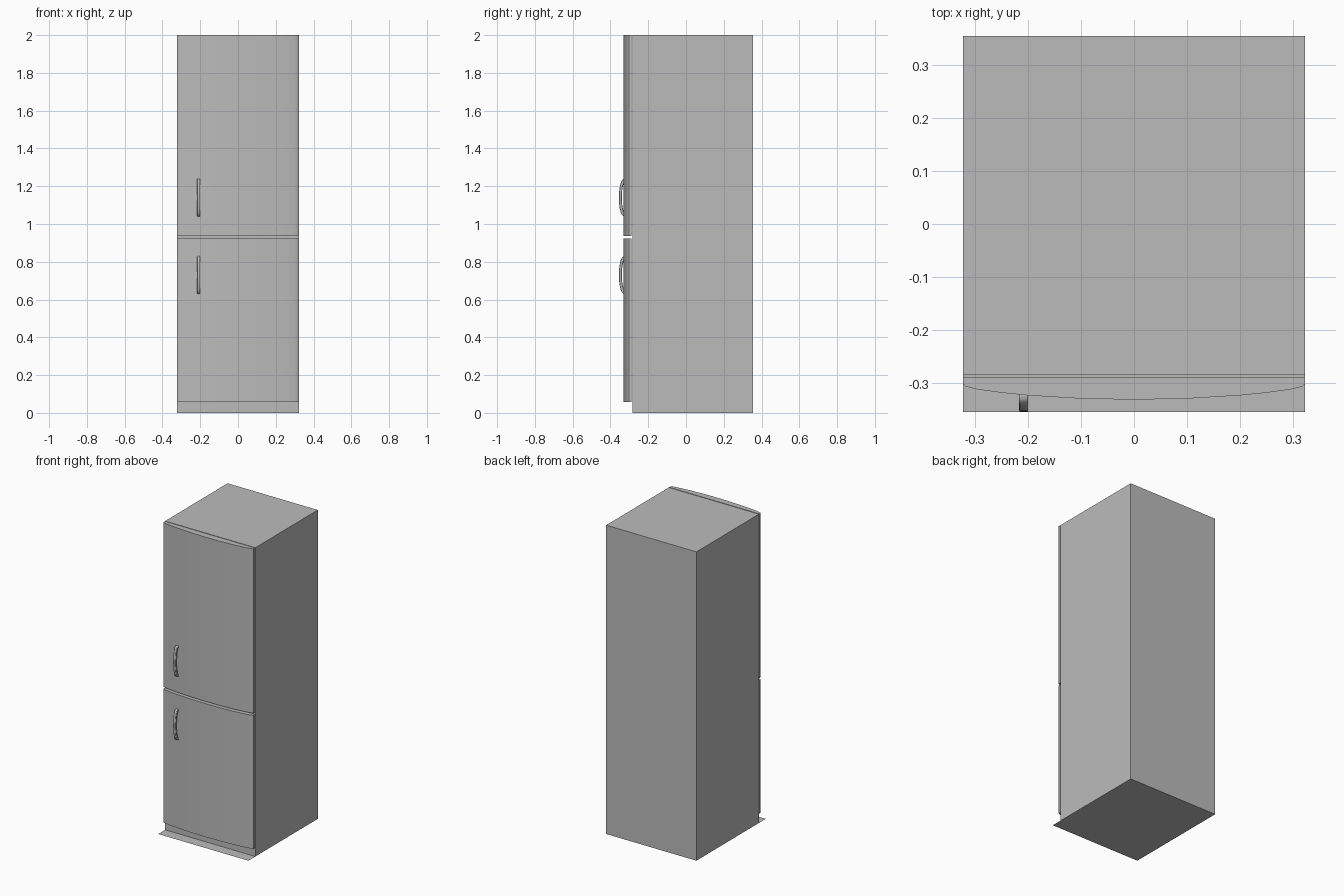
import bpy, bmesh, math

cube = bpy.data.objects.get("Cube")
if cube:
    bpy.data.objects.remove(cube)

grey = bpy.data.materials.new("appliance grey")
grey.use_nodes = True
colour = (0.5, 0.5, 0.5, 1)
grey.diffuse_color = colour
grey.node_tree.nodes["Principled BSDF"].inputs["Base Color"].default_value = colour

HALF_W, FRONT, BACK = 0.323, -0.284, 0.355


def finish(name, bm, smooth=False):
    bmesh.ops.recalc_face_normals(bm, faces=bm.faces)
    mesh = bpy.data.meshes.new(name)
    bm.to_mesh(mesh)
    bm.free()
    mesh.materials.append(grey)
    obj = bpy.data.objects.new(name, mesh)
    bpy.context.collection.objects.link(obj)
    if smooth:
        bpy.ops.object.select_all(action="DESELECT")
        obj.select_set(True)
        bpy.context.view_layer.objects.active = obj
        bpy.ops.object.shade_smooth_by_angle(angle=math.radians(35))
    return obj


def prism(name, outline, extrude, smooth=False):
    """Extrude a closed outline along a vector."""
    bm = bmesh.new()
    face = bm.faces.new([bm.verts.new(p) for p in outline])
    moved = bmesh.ops.extrude_face_region(bm, geom=[face], use_keep_orig=True)["geom"]
    verts = [v for v in moved if isinstance(v, bmesh.types.BMVert)]
    bmesh.ops.translate(bm, verts=verts, vec=extrude)
    return finish(name, bm, smooth)


def rectangle(x0, x1, y0, y1, z):
    return [(x0, y0, z), (x1, y0, z), (x1, y1, z), (x0, y1, z)]


# Cabinet and the thin floor sheet that reaches out in front of it
prism("cabinet", rectangle(-HALF_W, HALF_W, FRONT, BACK, 0), (0, 0, 2))
bm = bmesh.new()
bm.faces.new([bm.verts.new(p) for p in rectangle(-HALF_W, HALF_W, -0.355, FRONT, 0)])
finish("floor_sheet", bm)

# Bowed door outline, mirrored about the middle
half = [(HALF_W, -0.289), (HALF_W, -0.302), (0.318, -0.307), (0.3, -0.312),
        (0.25, -0.319), (0.2, -0.324), (0.1, -0.330)]
bow = half + [(0, -0.332)] + [(-x, y) for x, y in reversed(half)]


def door(name, z0, z1):
    prism(name, [(x, y, z0) for x, y in bow], (0, 0, z1 - z0), True)


def handle(name, middle):
    """Arched grip, thick in the middle and meeting the door at both ends."""
    steps, height = 16, 0.10
    angles = [math.pi * i / steps for i in range(steps + 1)]
    outer = [(-0.322 - 0.033 * math.sin(a) ** 0.7, middle - height * math.cos(a)) for a in angles]
    inner = [(-0.318 - 0.022 * math.sin(a), middle - 0.088 * math.cos(a)) for a in angles]
    outline = [(-0.217, y, z) for y, z in outer + inner[::-1]]
    obj = prism(name, outline, (0.017, 0, 0), True)
    bevel = obj.modifiers.new("soft edges", "BEVEL")
    bevel.width, bevel.segments = 0.003, 2


door("lower_door", 0.058, 0.922)
door("upper_door", 0.936, 2.0)
handle("lower_handle", 0.73)
handle("upper_handle", 1.14)
